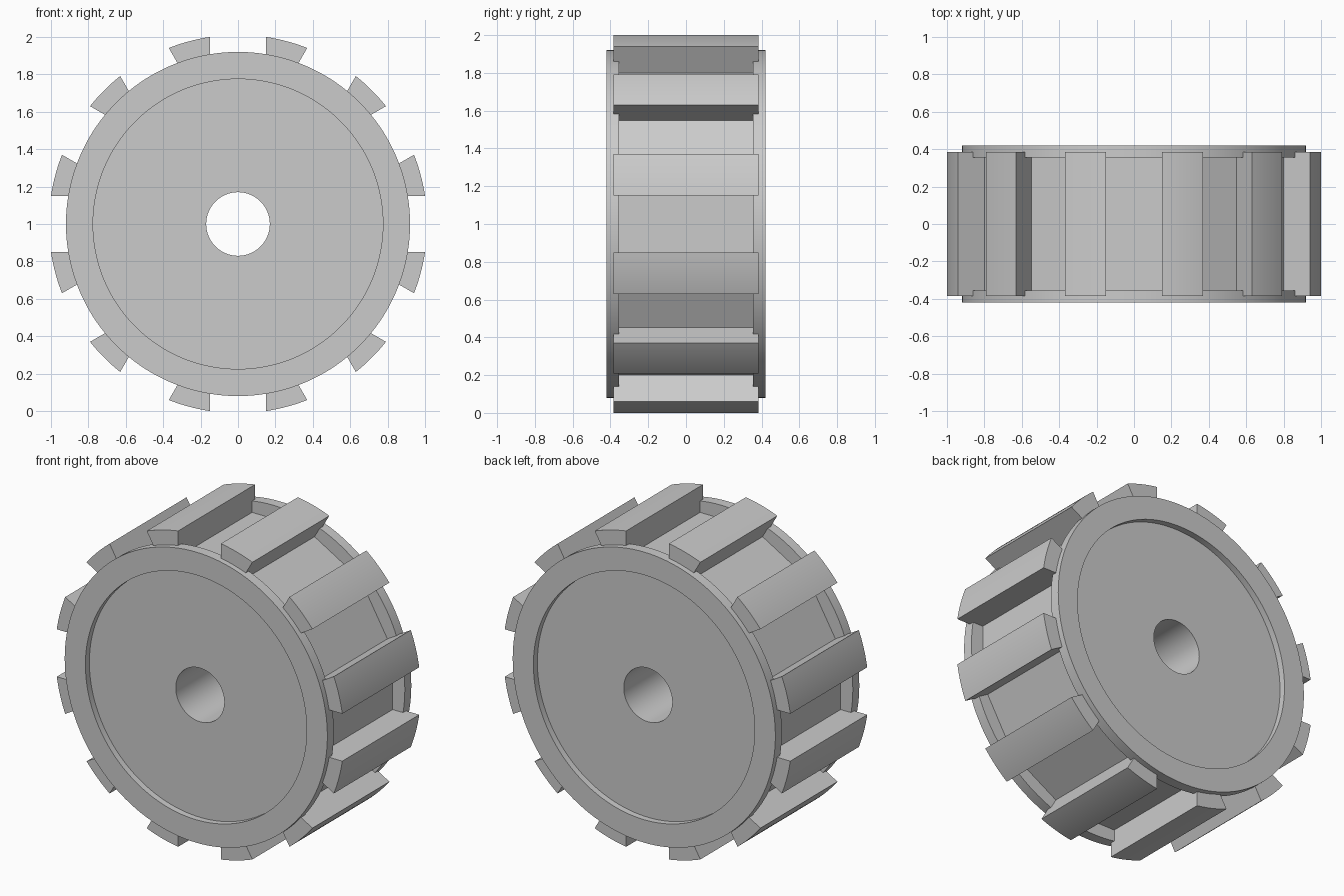
import bpy, bmesh
from math import sin, cos, pi, atan2, hypot, radians

cube = bpy.data.objects.get("Cube")
if cube:
    bpy.data.objects.remove(cube, do_unlink=True)

TEETH = 12
STEP = 2 * pi / TEETH
SLOT = 0.15          # half width of each slot
FLOOR = 0.835        # distance of the flat slot floors from the axle
CENTRE = 1.0         # axle height

grey = bpy.data.materials.new("light grey")
grey.use_nodes = True
colour = (0.6, 0.6, 0.6, 1)
grey.diffuse_color = colour
grey.node_tree.nodes["Principled BSDF"].inputs["Base Color"].default_value = colour


def finish(name, bm, smooth):
    bmesh.ops.recalc_face_normals(bm, faces=bm.faces)
    mesh = bpy.data.meshes.new(name)
    bm.to_mesh(mesh)
    bm.free()
    mesh.materials.append(grey)
    obj = bpy.data.objects.new(name, mesh)
    bpy.context.collection.objects.link(obj)
    if smooth:
        bpy.ops.object.select_all(action='DESELECT')
        obj.select_set(True)
        bpy.context.view_layer.objects.active = obj
        bpy.ops.object.shade_smooth_by_angle(angle=radians(25))
    return obj


def lathe(name, profile, sides, phase=0, smooth=True):
    """Turn a closed (radius, y) profile about the axle."""
    bm = bmesh.new()
    rings = []
    for i in range(sides):
        a = phase + 2 * pi * i / sides
        rings.append([bm.verts.new((r * cos(a), y, CENTRE + r * sin(a))) for r, y in profile])
    n = len(profile)
    for i in range(sides):
        a, b = rings[i], rings[(i + 1) % sides]
        for j in range(n):
            k = (j + 1) % n
            bm.faces.new((a[j], a[k], b[k], b[j]))
    return finish(name, bm, smooth)


# Wheel body: bore, shallow recess on both faces, flanges and the groove between them
half = [(0.17, 0.38), (0.775, 0.38), (0.775, 0.42), (0.92, 0.42), (0.92, 0.355), (0.8, 0.355)]
lathe("wheel_body", half + [(r, -y) for r, y in reversed(half)], 144)

# Twelve-sided barrel whose sides are the flat slot floors
corner = FLOOR / cos(STEP / 2)
lathe("slot_floor_barrel", [(0.6, -0.365), (corner, -0.365), (corner, 0.365), (0.6, 0.365)],
      TEETH, STEP / 2, smooth=False)

# Teeth: walls run parallel to the neighbouring slots, tops are arcs
radius = hypot(1.0, SLOT)
start = atan2(SLOT, 1.0)
ARC = 10
outline = [(hypot(0.82, SLOT), atan2(SLOT, 0.82))]
outline += [(radius, start + (STEP - 2 * start) * i / ARC) for i in range(ARC + 1)]
outline.append((outline[0][0], STEP - outline[0][1]))

bm = bmesh.new()
for t in range(TEETH):
    front, back = [[bm.verts.new((r * cos(a + t * STEP), y, CENTRE + r * sin(a + t * STEP)))
                    for r, a in outline] for y in (-0.385, 0.385)]
    bm.faces.new(front)
    bm.faces.new(back)
    for j in range(len(outline)):
        k = (j + 1) % len(outline)
        bm.faces.new((front[j], front[k], back[k], back[j]))
finish("teeth", bm, True)
